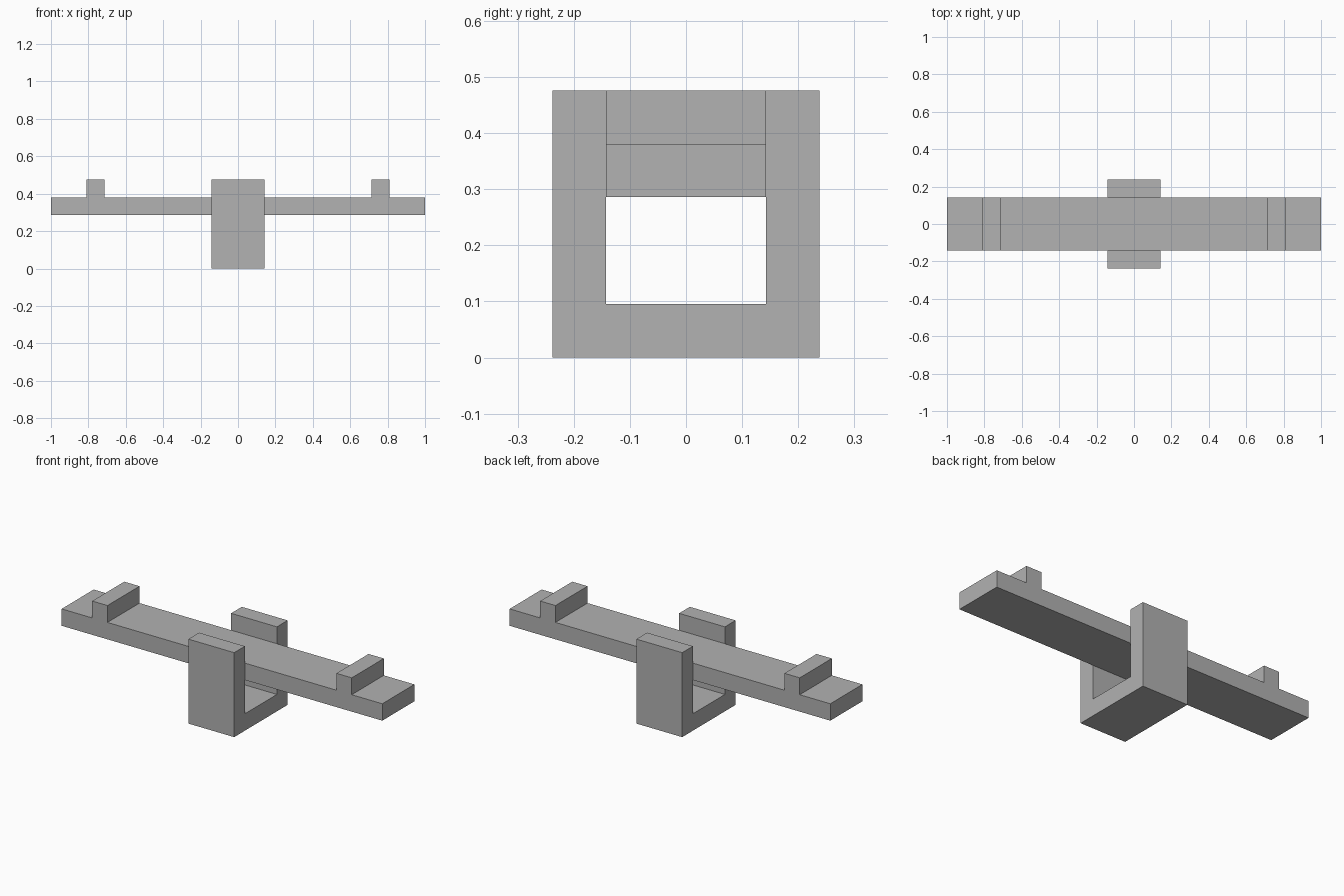
import bpy
import bmesh
from mathutils import Vector

cube = bpy.data.objects.get("Cube")
if cube:
    bpy.data.objects.remove(cube, do_unlink=True)

U = 2 / 21  # block unit: the plank is 21 units long

grey = bpy.data.materials.new("plain_grey")
grey.use_nodes = True
colour = (0.445, 0.445, 0.445, 1)
grey.diffuse_color = colour
grey.node_tree.nodes["Principled BSDF"].inputs["Base Color"].default_value = colour


def extrude_profile(name, half, to_point, direction, width):
    """Mirror a half profile, then extrude it centred along direction."""
    outline = half + [(-a, z) for a, z in reversed(half)]
    push = Vector(direction) * width * U
    bm = bmesh.new()
    verts = [bm.verts.new(Vector(to_point(a, z)) * U - push / 2) for a, z in outline]
    face = bm.faces.new(verts)
    result = bmesh.ops.extrude_face_region(bm, geom=[face], use_keep_orig=True)
    moved = [g for g in result["geom"] if isinstance(g, bmesh.types.BMVert)]
    bmesh.ops.translate(bm, verts=moved, vec=push)
    bmesh.ops.recalc_face_normals(bm, faces=bm.faces)
    mesh = bpy.data.meshes.new(name)
    bm.to_mesh(mesh)
    bm.free()
    mesh.materials.append(grey)
    obj = bpy.data.objects.new(name, mesh)
    bpy.context.collection.objects.link(obj)
    return obj


# Seesaw plank with a raised grip near each end
extrude_profile(
    "plank_with_grips",
    [(10.5, 3), (10.5, 4), (8.5, 4), (8.5, 5), (7.5, 5), (7.5, 4)],
    lambda a, z: (a, 0, z), (0, 1, 0), 3)

# U-shaped support: base and two upright posts
extrude_profile(
    "support_frame",
    [(2.5, 0), (2.5, 5), (1.5, 5), (1.5, 1)],
    lambda a, z: (0, a, z), (1, 0, 0), 3)
